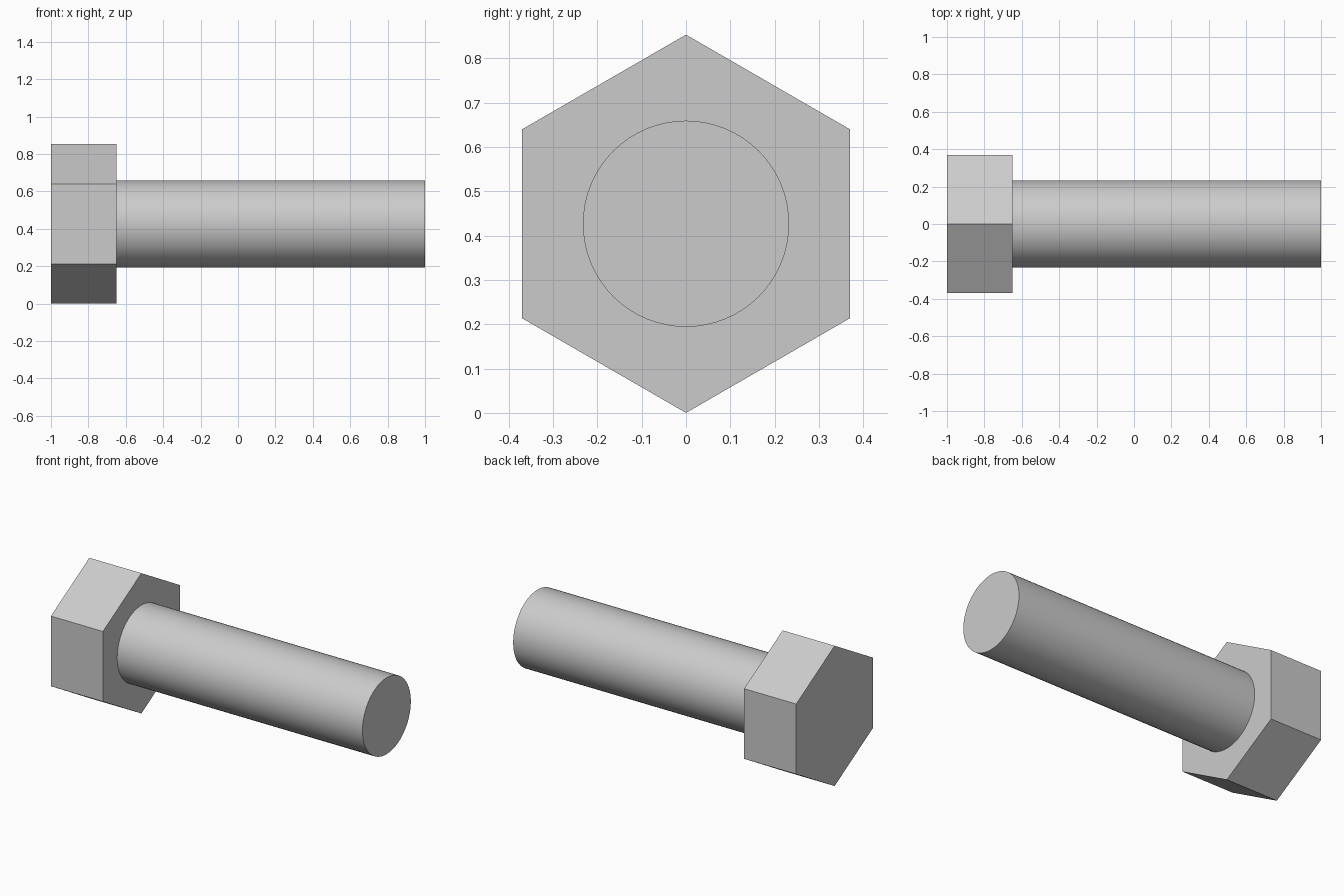
import bpy, bmesh, math

if "Cube" in bpy.data.objects:
    bpy.data.objects.remove(bpy.data.objects["Cube"])

AXIS_Z = 0.4265  # height of the bolt axis


def prism_x(name, sides, radius, x0, x1):
    """Regular prism along x with one corner pointing straight up."""
    bm = bmesh.new()
    ring = []
    for i in range(sides):
        a = 2 * math.pi * i / sides
        ring.append(bm.verts.new((x0, radius * math.sin(a), AXIS_Z + radius * math.cos(a))))
    face = bm.faces.new(ring)
    # keep the start cap and sweep a copy to the far end
    result = bmesh.ops.extrude_face_region(bm, geom=[face], use_keep_orig=True)
    moved = [v for v in result["geom"] if isinstance(v, bmesh.types.BMVert)]
    bmesh.ops.translate(bm, verts=moved, vec=(x1 - x0, 0, 0))
    bmesh.ops.recalc_face_normals(bm, faces=bm.faces)
    mesh = bpy.data.meshes.new(name)
    bm.to_mesh(mesh)
    bm.free()
    obj = bpy.data.objects.new(name, mesh)
    bpy.context.collection.objects.link(obj)
    return obj


# Hexagonal head
prism_x("bolt_head", 6, 0.4265, -1.0, -0.65)

# Round shank, smooth along its side with sharp end rims
shank = prism_x("bolt_shank", 64, 0.2325, -0.65, 1.0)
bpy.ops.object.select_all(action='DESELECT')
shank.select_set(True)
bpy.context.view_layer.objects.active = shank
bpy.ops.object.shade_smooth_by_angle(angle=math.radians(30))
